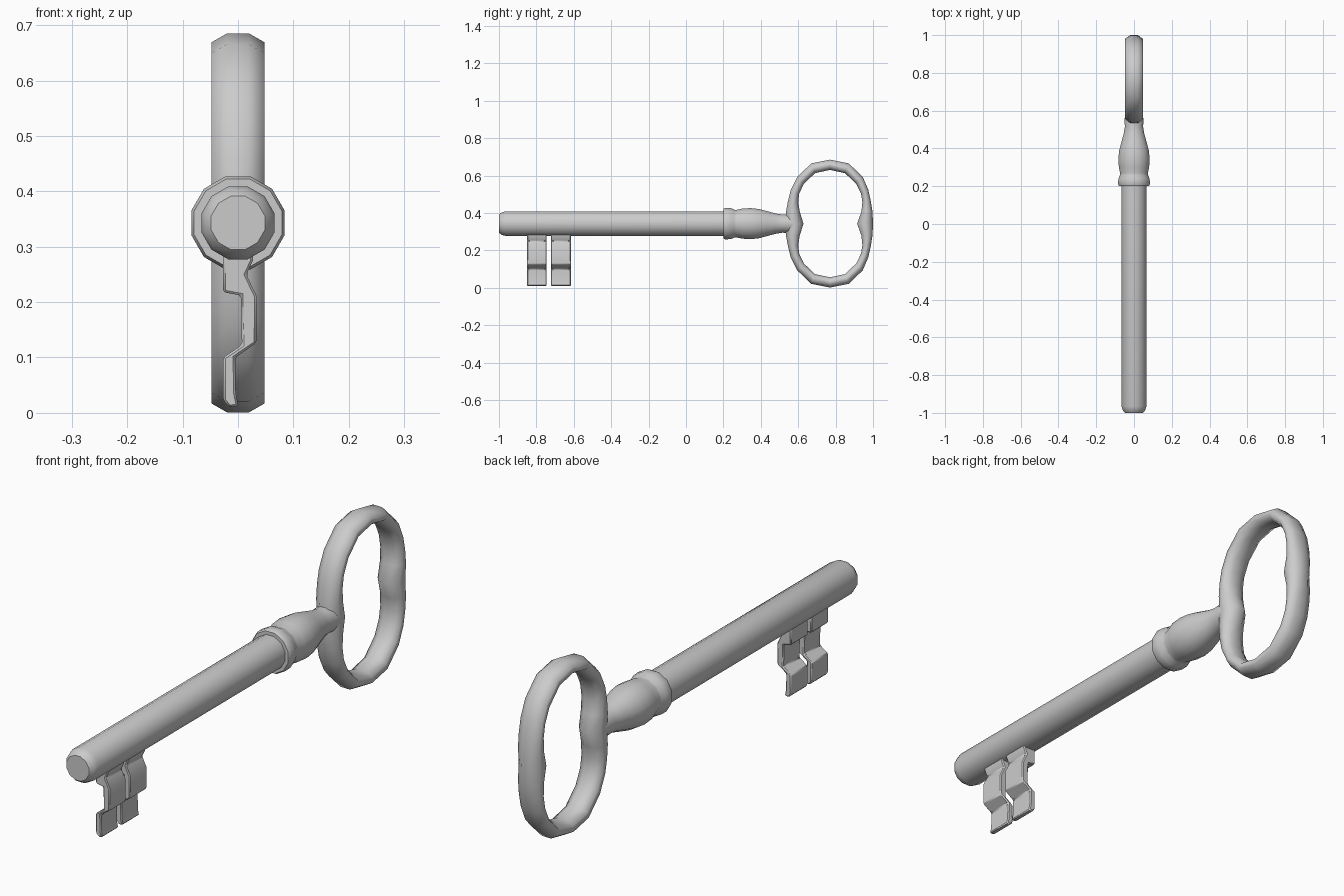
import bpy, bmesh, math

if "Cube" in bpy.data.objects:
    bpy.data.objects.remove(bpy.data.objects["Cube"])

ZC = 0.343  # height of the key's axis


def make(name, verts, faces, angle=40):
    me = bpy.data.meshes.new(name)
    me.from_pydata(verts, [], faces)
    bm = bmesh.new()
    bm.from_mesh(me)
    bmesh.ops.recalc_face_normals(bm, faces=bm.faces)
    bm.to_mesh(me)
    bm.free()
    ob = bpy.data.objects.new(name, me)
    bpy.context.collection.objects.link(ob)
    bpy.ops.object.select_all(action='DESELECT')
    ob.select_set(True)
    bpy.context.view_layer.objects.active = ob
    bpy.ops.object.shade_smooth_by_angle(angle=math.radians(angle))
    return ob


def lathe(name, profile, n=12):
    """Spin (y, radius) pairs around the key's axis."""
    verts, faces = [], []
    for y, r in profile:
        for k in range(n):
            a = 2 * math.pi * (k + 0.5) / n
            verts.append((r * math.cos(a), y, ZC + r * math.sin(a)))
    for i in range(len(profile) - 1):
        for k in range(n):
            j = (k + 1) % n
            faces.append((i*n + k, i*n + j, (i+1)*n + j, (i+1)*n + k))
    faces += [tuple(range(n)), tuple(range(len(verts) - n, len(verts)))]
    return make(name, verts, faces)


# Shaft with chamfered tip
lathe("shaft", [(-1, 0.05), (-0.985, 0.062), (-0.965, 0.068), (0.22, 0.068)])

# Collar and baluster neck
lathe("collar_neck", [
    (0.2, 0.06), (0.2, 0.082), (0.21, 0.087), (0.24, 0.086), (0.258, 0.077),
    (0.27, 0.076), (0.3, 0.083), (0.345, 0.086), (0.39, 0.081), (0.43, 0.07),
    (0.48, 0.056), (0.515, 0.05), (0.545, 0.052), (0.57, 0.05)])

# Bow: outer/inner outline pairs (y, z above axis), mirrored below the axis
outer = [(0.53, 0), (0.535, 0.065), (0.545, 0.12), (0.56, 0.18), (0.595, 0.25),
         (0.67, 0.322), (0.77, 0.342), (0.87, 0.322), (0.945, 0.25),
         (0.975, 0.18), (0.988, 0.12), (0.997, 0.065), (1.0, 0)]
inner = [(0.628, 0), (0.608, 0.065), (0.60, 0.115), (0.605, 0.16), (0.63, 0.213),
         (0.69, 0.27), (0.77, 0.287), (0.85, 0.27), (0.91, 0.213),
         (0.936, 0.16), (0.943, 0.115), (0.938, 0.065), (0.915, 0)]
pairs = list(zip(outer, inner))
pairs += [((o[0], -o[1]), (i[0], -i[1])) for o, i in reversed(pairs[1:-1])]
S, N = 8, len(pairs)
verts, faces = [], []
for o, i in pairs:
    for k in range(S):
        a = 2 * math.pi * (k + 0.5) / S
        c, s = [f(a) / math.cos(math.pi / S) for f in (math.cos, math.sin)]
        t = 0.5 + 0.5 * c
        verts.append((0.048 * s, i[0] + (o[0] - i[0]) * t,
                      ZC + i[1] + (o[1] - i[1]) * t))
for r in range(N):
    for k in range(S):
        q, j = (r + 1) % N, (k + 1) % S
        faces.append((r*S + k, r*S + j, q*S + j, q*S + k))
make("bow", verts, faces, 70)

# Two zig-zag bit plates: one x-z profile extruded along y
bit = [(-0.027, 0.31), (-0.027, 0.218), (0.005, 0.212), (0.007, 0.123),
       (-0.027, 0.1), (-0.027, 0.023), (-0.016, 0.01), (0.001, 0.012),
       (-0.004, 0.036), (-0.005, 0.1), (0.033, 0.126), (0.034, 0.21),
       (0.015, 0.25), (0.027, 0.275), (0.027, 0.31)]
n = len(bit)
for name, y0, y1 in (("bit_front", -0.85, -0.745), ("bit_rear", -0.722, -0.615)):
    v = [(x, y, z) for y in (y0, y1) for x, z in bit]
    f = [(k, (k+1) % n, (k+1) % n + n, k + n) for k in range(n)]
    f += [tuple(range(n)), tuple(range(n, 2 * n))]
    ob = make(name, v, f, 35)
    m = ob.modifiers.new("soft_edges", 'BEVEL')
    m.width = 0.004
    m.segments = 1
